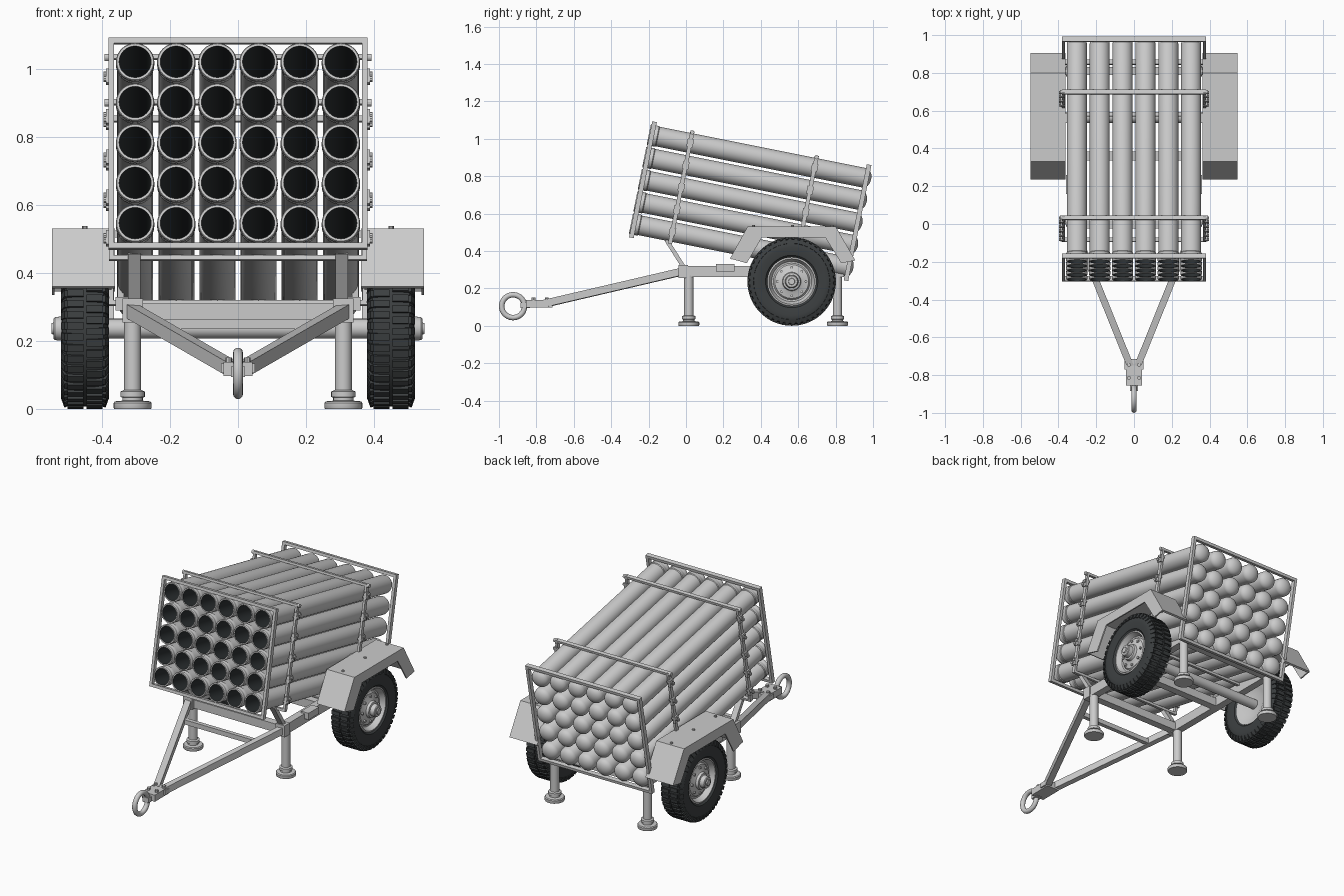
import bpy, bmesh
from math import sin, cos, pi, radians, tau
from mathutils import Matrix, Vector

if "Cube" in bpy.data.objects:
    bpy.data.objects.remove(bpy.data.objects["Cube"])

T, R = Matrix.Translation, Matrix.Rotation


def mat(name, c):
    m = bpy.data.materials.new(name)
    m.diffuse_color = (*c, 1)
    m.use_nodes = True
    m.node_tree.nodes["Principled BSDF"].inputs["Base Color"].default_value = m.diffuse_color
    return m


RUBBER = mat("rubber", (0.045, 0.05, 0.052))
DARK = mat("dark_bore", (0.025, 0.03, 0.032))


def finish(name, bm, material=None, smooth=False, recalc=True):
    if recalc:
        bmesh.ops.recalc_face_normals(bm, faces=bm.faces[:])
    me = bpy.data.meshes.new(name)
    bm.to_mesh(me)
    bm.free()
    ob = bpy.data.objects.new(name, me)
    bpy.context.collection.objects.link(ob)
    if material:
        me.materials.append(material)
    if smooth:
        bpy.ops.object.select_all(action='DESELECT')
        ob.select_set(True)
        bpy.context.view_layer.objects.active = ob
        bpy.ops.object.shade_smooth_by_angle(angle=radians(35))
    return ob


def add_box(bm, size, m):
    bmesh.ops.create_cube(bm, size=1, matrix=m @ Matrix.Diagonal((*size, 1)))


def add_lathe(bm, prof, m, segs=32):
    # prof: (radius, height) pairs swept about local z
    rings = []
    for r, h in prof:
        if r == 0:
            rings.append([bm.verts.new(m @ Vector((0, 0, h)))] * segs)
        else:
            rings.append([bm.verts.new(m @ Vector((r * cos(tau * i / segs), r * sin(tau * i / segs), h)))
                          for i in range(segs)])
    for a, b in zip(rings, rings[1:]):
        for i in range(segs):
            j = (i + 1) % segs
            bm.faces.new(list(dict.fromkeys((a[i], a[j], b[j], b[i]))))


def add_cyl(bm, r, h0, h1, m, segs=16):
    add_lathe(bm, [(0, h0), (r, h0), (r, h1), (0, h1)], m, segs)


def add_prism(bm, pts, x0, x1):
    lo = [bm.verts.new((x0, y, z)) for y, z in pts]
    hi = [bm.verts.new((x1, y, z)) for y, z in pts]
    bm.faces.new(lo)
    bm.faces.new(hi[::-1])
    for i in range(len(pts)):
        j = (i + 1) % len(pts)
        bm.faces.new((lo[i], lo[j], hi[j], hi[i]))


def add_beam(bm, p, q, w, h):
    p, q = Vector(p), Vector(q)
    d = (q - p).normalized()
    side = d.cross(Vector((0, 0, 1))).normalized()
    m = Matrix((side, d, side.cross(d))).transposed().to_4x4()
    add_box(bm, (w, (q - p).length, h), T((p + q) / 2) @ m)


# --- tilted tube pack: local y runs along the tubes, z across the rows
PACK = T((0, -0.235, 0.782)) @ R(radians(-11.3), 4, 'X')
ALONG_Y = R(-pi / 2, 4, 'X')
ALONG_X = R(pi / 2, 4, 'Y')
ROWS = [(k - 2) * 0.121 for k in range(5)]
COLS = [(k - 2.5) * 0.121 for k in range(6)]
dome = [(0.053 * cos(t * pi / 12), 1.165 + 0.036 * sin(t * pi / 12)) for t in range(6)] + [(0, 1.201)]
shell = [(0.047, -0.012), (0.054, -0.012), (0.0565, -0.008), (0.0565, 0.004), (0.054, 0.008), (0.054, 0.016),
         (0.0565, 0.02), (0.0565, 0.034), (0.053, 0.038)] + dome
for r, z in enumerate(ROWS):
    bm, bore = bmesh.new(), bmesh.new()
    for x in COLS:
        m = PACK @ T((x, 0, z)) @ ALONG_Y
        add_lathe(bm, shell, m)
        add_lathe(bore, [(0, 1.1), (0.047, 1.1), (0.047, -0.012)], m)
    finish(f"launch_tubes_row_{r + 1}", bm, smooth=True)
    bmesh.ops.recalc_face_normals(bore, faces=bore.faces[:])
    bmesh.ops.reverse_faces(bore, faces=bore.faces[:])
    finish(f"tube_bores_row_{r + 1}", bore, DARK, True, recalc=False)


def loop_frame(name, s, hw, hh, bar, depth):
    bm = bmesh.new()
    for k in (-1, 1):
        add_box(bm, (bar, depth, 2 * hh), PACK @ T((k * (hw - bar / 2), s, 0)))
        add_box(bm, (2 * hw, depth, bar), PACK @ T((0, s, k * (hh - bar / 2))))
    return finish(name, bm)


loop_frame("muzzle_frame", 0.005, 0.381, 0.316, 0.017, 0.025)
loop_frame("breech_frame", 1.175, 0.381, 0.316, 0.017, 0.025)
for name, s in (("front", 0.214), ("rear", 0.892)):
    loop_frame(name + "_clamp_band", s, 0.38, 0.308, 0.014, 0.022)
    # band clasps with bolts on both sides, and rounded bar ends
    bm = bmesh.new()
    for k in (-1, 1):
        for z in ROWS:
            m = PACK @ T((k * 0.38, s, z))
            add_box(bm, (0.016, 0.034, 0.042), m)
            for e in (-0.008, 0.008):
                add_cyl(bm, 0.009, -0.016, 0.016, m @ T((0, e, e)) @ ALONG_X, 8)
        add_cyl(bm, 0.011, -0.012, 0.012, PACK @ T((k * 0.38, s, 0.3)) @ ALONG_X, 12)
    finish(name + "_band_clasps", bm)

# --- chassis
bm = bmesh.new()
for k in (-1, 1):
    add_box(bm, (0.045, 0.88, 0.06), T((k * 0.31, 0.405, 0.29)))
    add_box(bm, (0.06, 0.05, 0.07), T((k * 0.31, -0.015, 0.29)))
    add_box(bm, (0.05, 0.1, 0.04), T((k * 0.335, 0.21, 0.31)))
for y in (0.0, 0.36, 0.81):
    add_box(bm, (0.62, 0.045, 0.05), T((0, y, 0.285)))
finish("chassis_frame", bm)

bm = bmesh.new()
for k in (-1, 1):
    add_beam(bm, (k * 0.315, -0.02, 0.29), (k * 0.02, -0.75, 0.12), 0.036, 0.04)
add_box(bm, (0.48, 0.025, 0.028), T((0, -0.17, 0.25)))
finish("drawbar", bm)

bm = bmesh.new()
for k in (-1, 1):
    add_beam(bm, (k * 0.305, -0.01, 0.31), (k * 0.305, -0.105, 0.46), 0.036, 0.022)
    add_beam(bm, (k * 0.305, 0.60, 0.30), (k * 0.305, 0.57, 0.36), 0.036, 0.022)
finish("pack_supports", bm)

# --- tow coupler and ring
bm = bmesh.new()
add_box(bm, (0.085, 0.14, 0.04), T((0, -0.785, 0.118)))
add_box(bm, (0.1, 0.05, 0.028), T((0, -0.745, 0.12)))
add_box(bm, (0.04, 0.05, 0.03), T((0, -0.86, 0.11)))
for k in (-1, 1):
    for y in (-0.815, -0.745):
        add_cyl(bm, 0.01, 0.135, 0.152, T((k * 0.027, y, 0)), 8)
finish("tow_coupler", bm)
bm = bmesh.new()
add_lathe(bm, [(0.061 + 0.0145 * cos(tau * i / 12), 0.0145 * sin(tau * i / 12)) for i in range(13)],
          T((0, -0.9245, 0.105)) @ ALONG_X, 40)
bmesh.ops.remove_doubles(bm, verts=bm.verts[:], dist=1e-5)
finish("tow_ring", bm, smooth=True)

# --- support legs
leg = [(0, 0), (0.054, 0), (0.056, 0.004), (0.056, 0.018), (0.052, 0.023), (0.03, 0.025), (0.03, 0.034),
       (0.036, 0.036), (0.036, 0.052), (0.025, 0.056), (0.025, 0.27), (0, 0.27)]
for label, y in (("front", 0.015), ("rear", 0.81)):
    for side, k in (("left", -1), ("right", 1)):
        bm = bmesh.new()
        add_lathe(bm, leg, T((k * 0.31, y, 0)), 24)
        finish(f"{label}_{side}_leg", bm, smooth=True)

# --- axle and wheels
WY, WZ, WR = 0.565, 0.237, 0.237
bm = bmesh.new()
add_cyl(bm, 0.029, -0.43, 0.43, T((0, WY, WZ)) @ ALONG_X, 24)
finish("axle", bm, smooth=True)
tire = [(0.128, -0.05), (0.14, -0.062), (0.18, -0.069), (0.208, -0.066), (0.224, -0.055), (0.229, -0.03),
        (0.229, 0.03), (0.224, 0.055), (0.208, 0.066), (0.18, 0.069), (0.14, 0.062), (0.128, 0.05), (0.128, -0.05)]
rim = [(0, -0.03), (0.07, -0.03), (0.1, -0.045), (0.13, -0.054), (0.13, 0.054), (0.122, 0.056), (0.114, 0.04),
       (0.107, 0.025), (0.098, 0.024), (0.09, 0.034), (0.06, 0.04), (0.05, 0.045), (0.046, 0.06), (0.036, 0.062),
       (0.034, 0.088), (0.03, 0.092), (0.018, 0.092), (0.016, 0.098), (0, 0.098)]
for side, k in (("left", -1), ("right", 1)):
    W = T((k * 0.45, WY, WZ)) @ R(k * pi / 2, 4, 'Y')
    bm = bmesh.new()
    add_lathe(bm, tire, W, 56)
    finish(side + "_tire", bm, RUBBER, True)
    # staggered tread lugs wrapping over the shoulders
    bm = bmesh.new()
    n = 44
    for i in range(n):
        for e in (-1, 1):
            m = W @ R(tau * (i + 0.25 * e) / n, 4, 'Z')
            add_box(bm, (0.012, 0.021, 0.046), m @ T((0.2305, 0, e * 0.028)))
            add_box(bm, (0.03, 0.021, 0.012), m @ T((0.216, 0, e * 0.06)) @ R(e * 0.35, 4, 'Y'))
    finish(side + "_tire_tread", bm, RUBBER)
    bm = bmesh.new()
    add_lathe(bm, rim, W, 48)
    for i in range(8):
        add_cyl(bm, 0.008, 0.03, 0.046, W @ R(tau * i / 8, 4, 'Z') @ T((0.076, 0, 0)), 6)
    finish(side + "_wheel_rim", bm, smooth=True)

# --- angular fenders with an outer skirt and rivets
outer = [(0.235, 0.36), (0.33, 0.532), (0.80, 0.532), (0.905, 0.35)]
under = [(0.893, 0.346), (0.795, 0.522), (0.336, 0.522), (0.246, 0.355)]
skirt = [(0.83, 0.335), (0.745, 0.472), (0.405, 0.472), (0.325, 0.335)]
for side, k in (("left", -1), ("right", 1)):
    bm = bmesh.new()
    add_prism(bm, outer + under, k * 0.362, k * 0.547)
    add_prism(bm, outer + skirt, k * 0.539, k * 0.547)
    for y in (0.36, 0.57, 0.78):
        add_cyl(bm, 0.008, 0.525, 0.539, T((k * 0.45, y, 0)), 10)
    add_box(bm, (0.06, 0.05, 0.02), T((k * 0.345, 0.56, 0.515)))
    add_box(bm, (0.02, 0.05, 0.22), T((k * 0.345, 0.56, 0.41)))
    finish(side + "_fender", bm)
